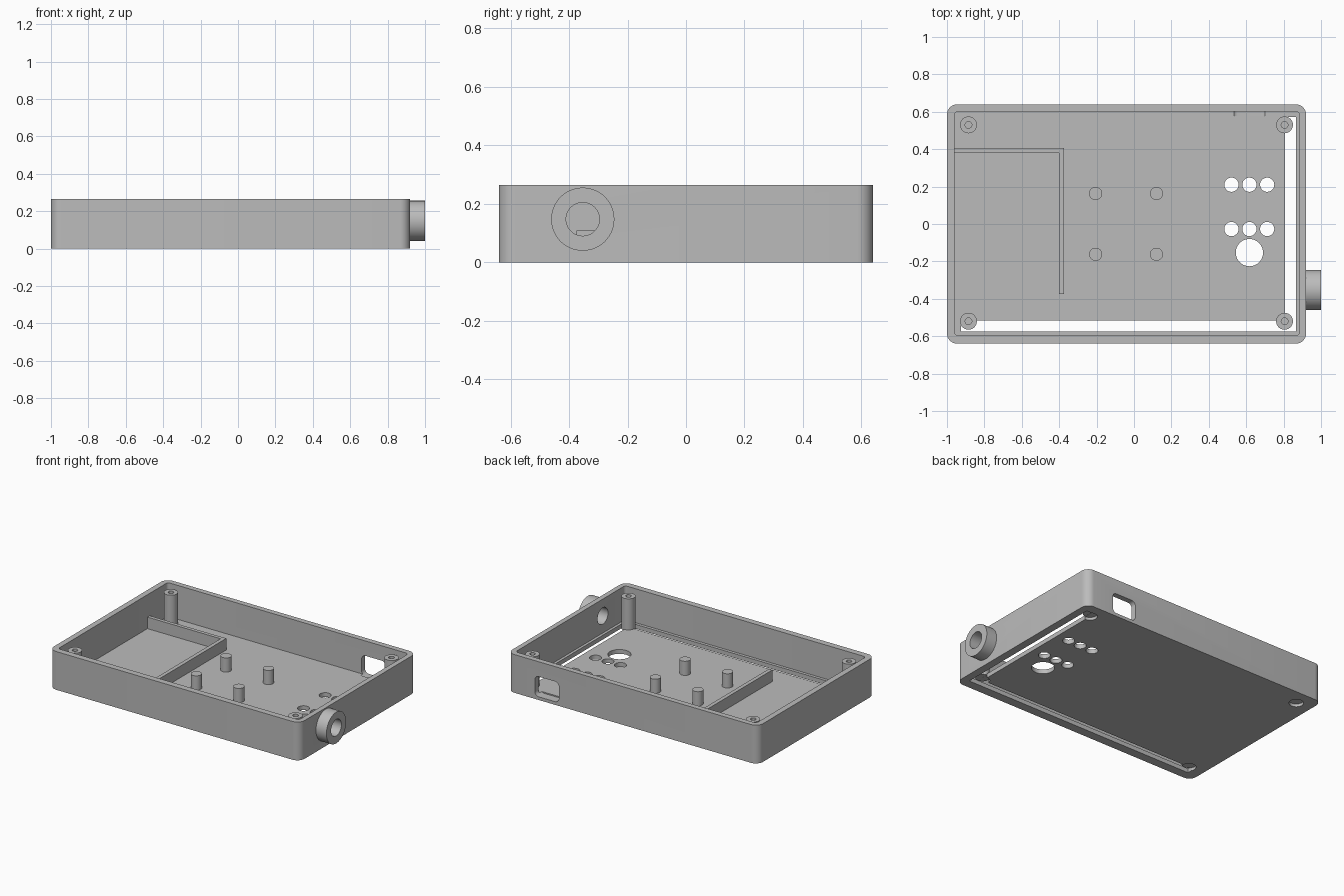
import bpy, bmesh, math
from mathutils import Matrix, Vector

cube = bpy.data.objects.get("Cube")
if cube:
    bpy.data.objects.remove(cube, do_unlink=True)

grey = bpy.data.materials.new("plain_grey")
grey.use_nodes = True
COLOUR = (0.5, 0.5, 0.5, 1)
grey.diffuse_color = COLOUR
grey.node_tree.nodes["Principled BSDF"].inputs["Base Color"].default_value = COLOUR

FLOOR = 0.03
HEIGHT = 0.265
TURN_X = Matrix.Rotation(math.pi / 2, 4, 'Y')   # extrude along +x
TURN_Y = Matrix.Rotation(math.pi / 2, 4, 'X')   # extrude along -y


def prism(name, outline, depth, place):
    """Extrude a flat outline along its own z, then place it."""
    bm = bmesh.new()
    face = bm.faces.new([bm.verts.new((x, y, 0)) for x, y in outline])
    top = bmesh.ops.extrude_face_region(bm, geom=[face])["geom"]
    moved = [v for v in top if isinstance(v, bmesh.types.BMVert)]
    bmesh.ops.translate(bm, verts=moved, vec=(0, 0, depth))
    bmesh.ops.recalc_face_normals(bm, faces=bm.faces)
    bm.transform(place)
    mesh = bpy.data.meshes.new(name)
    bm.to_mesh(mesh)
    bm.free()
    mesh.materials.append(grey)
    obj = bpy.data.objects.new(name, mesh)
    bpy.context.collection.objects.link(obj)
    return obj


def rounded(w, h, r, steps=8):
    """Outline of a rectangle with round corners, centred on the origin."""
    pts = []
    for i, (sx, sy) in enumerate(((1, 1), (-1, 1), (-1, -1), (1, -1))):
        for k in range(steps + 1):
            a = (i + k / steps) * math.pi / 2
            pts.append((sx * (w / 2 - r) + r * math.cos(a),
                        sy * (h / 2 - r) + r * math.sin(a)))
    return pts


def block(name, x0, x1, y0, y1, z0, z1, r=0):
    w, h = x1 - x0, y1 - y0
    pts = rounded(w, h, r) if r else [(-w / 2, -h / 2), (w / 2, -h / 2), (w / 2, h / 2), (-w / 2, h / 2)]
    return prism(name, pts, z1 - z0, Matrix.Translation(((x0 + x1) / 2, (y0 + y1) / 2, z0)))


def rod(name, pos, r, depth, turn=Matrix(), sides=40):
    pts = [(r * math.cos(2 * math.pi * i / sides), r * math.sin(2 * math.pi * i / sides))
           for i in range(sides)]
    return prism(name, pts, depth, Matrix.Translation(Vector(pos)) @ turn)


def cut(target, *cutters):
    """Subtract each cutter, then discard it."""
    bpy.context.view_layer.objects.active = target
    for cutter in cutters:
        mod = target.modifiers.new("cut", 'BOOLEAN')
        mod.operation, mod.solver, mod.object = 'DIFFERENCE', 'EXACT', cutter
        bpy.ops.object.modifier_apply(modifier=mod.name)
        bpy.data.objects.remove(cutter, do_unlink=True)


def smooth(obj):
    bpy.ops.object.select_all(action='DESELECT')
    obj.select_set(True)
    bpy.context.view_layer.objects.active = obj
    bpy.ops.object.shade_smooth_by_angle(angle=math.radians(30))


POSTS = [(x, y) for x in (-0.885, 0.805) for y in (-0.52, 0.53)]
PORT = (-0.353, 0.148)   # y, z of the round side port

# Open tray
case = block("case", -1, 0.92, -0.64, 0.64, 0, HEIGHT, 0.055)
cut(case, block("cavity", -0.96, 0.885, -0.597, 0.602, FLOOR, 0.5, 0.02))

# L-shaped slot in the floor
cut(case,
    block("front_slot", -0.925, 0.84, -0.576, -0.517, -0.1, 0.1),
    block("side_slot", 0.806, 0.866, -0.576, 0.572, -0.1, 0.1))

# Floor holes: two rows of three and one large
for y in (0.21, -0.027):
    for x in (0.521, 0.617, 0.712):
        cut(case, rod("small_hole", (x, y, -0.1), 0.038, 0.2))
cut(case, rod("large_hole", (0.617, -0.153, -0.1), 0.073, 0.2))

# Shallow recesses under the posts
for x, y in POSTS:
    cut(case, rod("recess", (x, y, -0.1), 0.046, 0.12))

# Rear window and side port opening
cut(case,
    prism("window", rounded(0.185, 0.14, 0.03), 0.122,
          Matrix.Translation((0.618, 0.7, 0.092)) @ TURN_Y),
    rod("bore", (0.8, *PORT), 0.057, 0.3, TURN_X))
smooth(case)

# Collar around the side port
collar = rod("port_collar", (0.91, *PORT), 0.108, 0.09, TURN_X, 56)
cut(collar, rod("bore", (0.8, *PORT), 0.057, 0.3, TURN_X))
smooth(collar)

# Corner screw posts with blind pilot holes
for x, y in POSTS:
    post = rod("screw_post", (x, y, 0.021), 0.045, 0.224)
    cut(post, rod("pilot", (x, y, 0.06), 0.018, 0.3, sides=24))
    smooth(post)

# Board standoffs
for x in (-0.205, 0.12):
    for y in (-0.162, 0.163):
        smooth(rod("standoff", (x, y, 0.02), 0.035, 0.108, sides=32))

# Compartment walls
block("compartment_back_wall", -0.97, -0.373, 0.38, 0.405, 0.02, 0.11)
block("compartment_side_wall", -0.4, -0.373, -0.375, 0.38, 0.02, 0.11)
